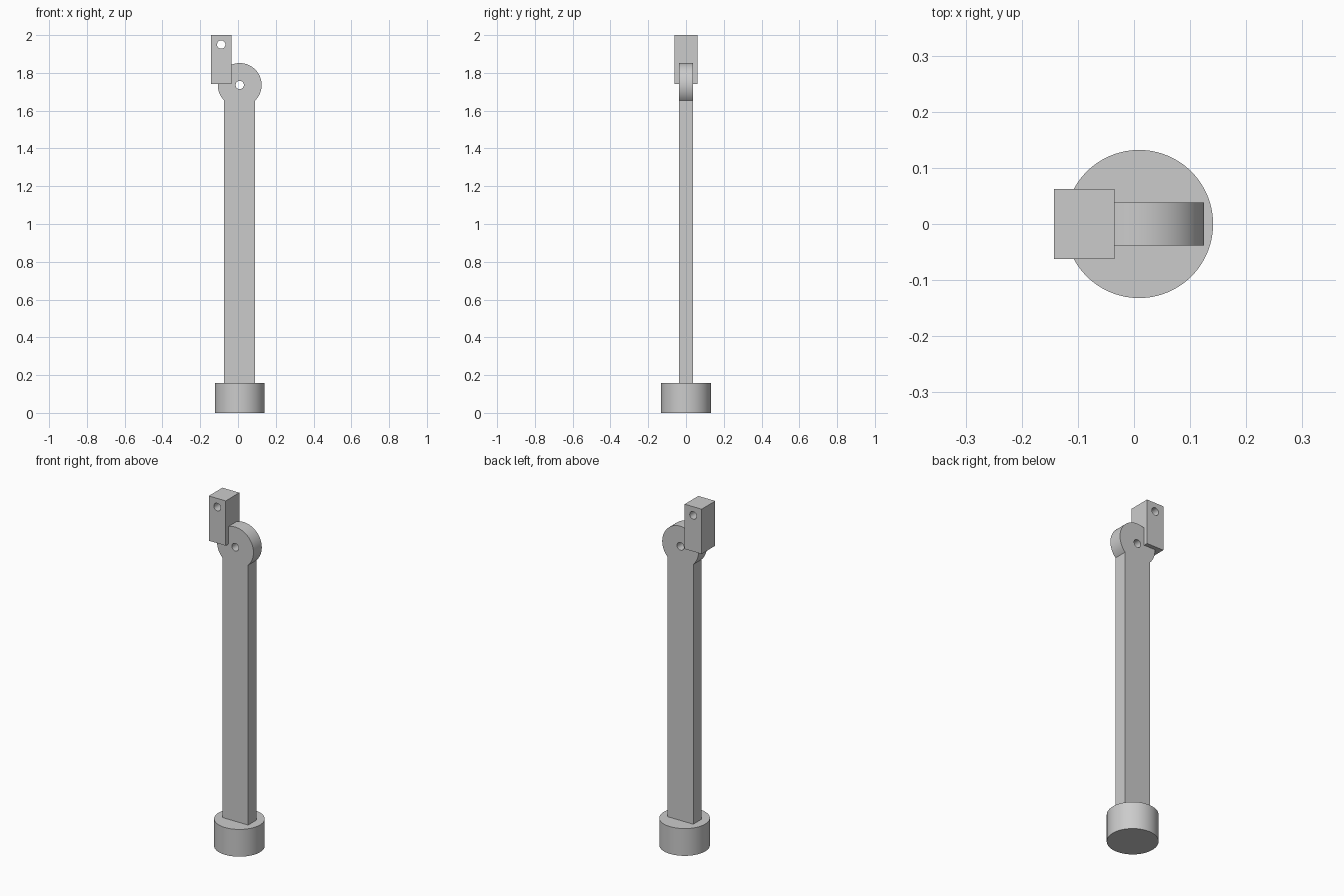
import bpy
import bmesh
from math import cos, sin, radians, pi

if "Cube" in bpy.data.objects:
    bpy.data.objects.remove(bpy.data.objects["Cube"], do_unlink=True)

# One plain grey finish for the whole model
GREY = (0.6, 0.6, 0.6, 1)
grey = bpy.data.materials.new("plain_grey")
grey.use_nodes = True
grey.diffuse_color = GREY
grey.node_tree.nodes["Principled BSDF"].inputs["Base Color"].default_value = GREY


def select_only(obj):
    bpy.ops.object.select_all(action='DESELECT')
    obj.select_set(True)
    bpy.context.view_layer.objects.active = obj


def finish(obj):
    obj.data.materials.clear()
    obj.data.materials.append(grey)
    select_only(obj)
    bpy.ops.object.shade_smooth_by_angle(angle=radians(30))


def plate(name, outline, half_depth):
    """Extrude an x-z outline symmetrically along y."""
    bm = bmesh.new()
    face = bm.faces.new([bm.verts.new((x, -half_depth, z)) for x, z in outline])
    moved = bmesh.ops.extrude_face_region(bm, geom=[face])["geom"]
    verts = [v for v in moved if isinstance(v, bmesh.types.BMVert)]
    bmesh.ops.translate(bm, verts=verts, vec=(0, 2 * half_depth, 0))
    bmesh.ops.recalc_face_normals(bm, faces=bm.faces)
    mesh = bpy.data.meshes.new(name)
    bm.to_mesh(mesh)
    bm.free()
    obj = bpy.data.objects.new(name, mesh)
    bpy.context.collection.objects.link(obj)
    return obj


def drill(obj, x, z, radius=0.022):
    """Cut a round hole straight through along y."""
    bpy.ops.mesh.primitive_cylinder_add(vertices=32, radius=radius, depth=0.4,
                                        location=(x, 0, z), rotation=(pi / 2, 0, 0))
    cutter = bpy.context.object
    cutter.hide_render = True
    cut = obj.modifiers.new("hole", 'BOOLEAN')
    cut.operation = 'DIFFERENCE'
    cut.solver = 'EXACT'
    cut.object = cutter
    select_only(obj)
    bpy.ops.object.modifier_apply(modifier=cut.name)
    bpy.data.objects.remove(cutter, do_unlink=True)


AXIS_X, BASE_TOP = 0.009, 0.157

# Round foot
bpy.ops.mesh.primitive_cylinder_add(vertices=96, radius=0.132, depth=BASE_TOP,
                                    location=(AXIS_X, 0, BASE_TOP / 2))
base = bpy.context.object
base.name = "round_base"
finish(base)

# Flat arm with a round eye at its top
EYE_Z, EYE_R, STEPS = 1.736, 0.116, 64
outline = [(AXIS_X - 0.082, BASE_TOP), (AXIS_X + 0.082, BASE_TOP)]
for i in range(STEPS + 1):
    a = radians(-45 + 270 * i / STEPS)
    outline.append((AXIS_X + EYE_R * cos(a), EYE_Z + EYE_R * sin(a)))
arm = plate("arm", outline, 0.038)
drill(arm, AXIS_X, EYE_Z)
finish(arm)

# Square block beside the eye
left, right, bottom, top = -0.143, -0.035, 1.742, 2.0
block = plate("top_block", [(left, bottom), (right, bottom), (right, top), (left, top)], 0.062)
drill(block, (left + right) / 2, 1.95)
finish(block)
